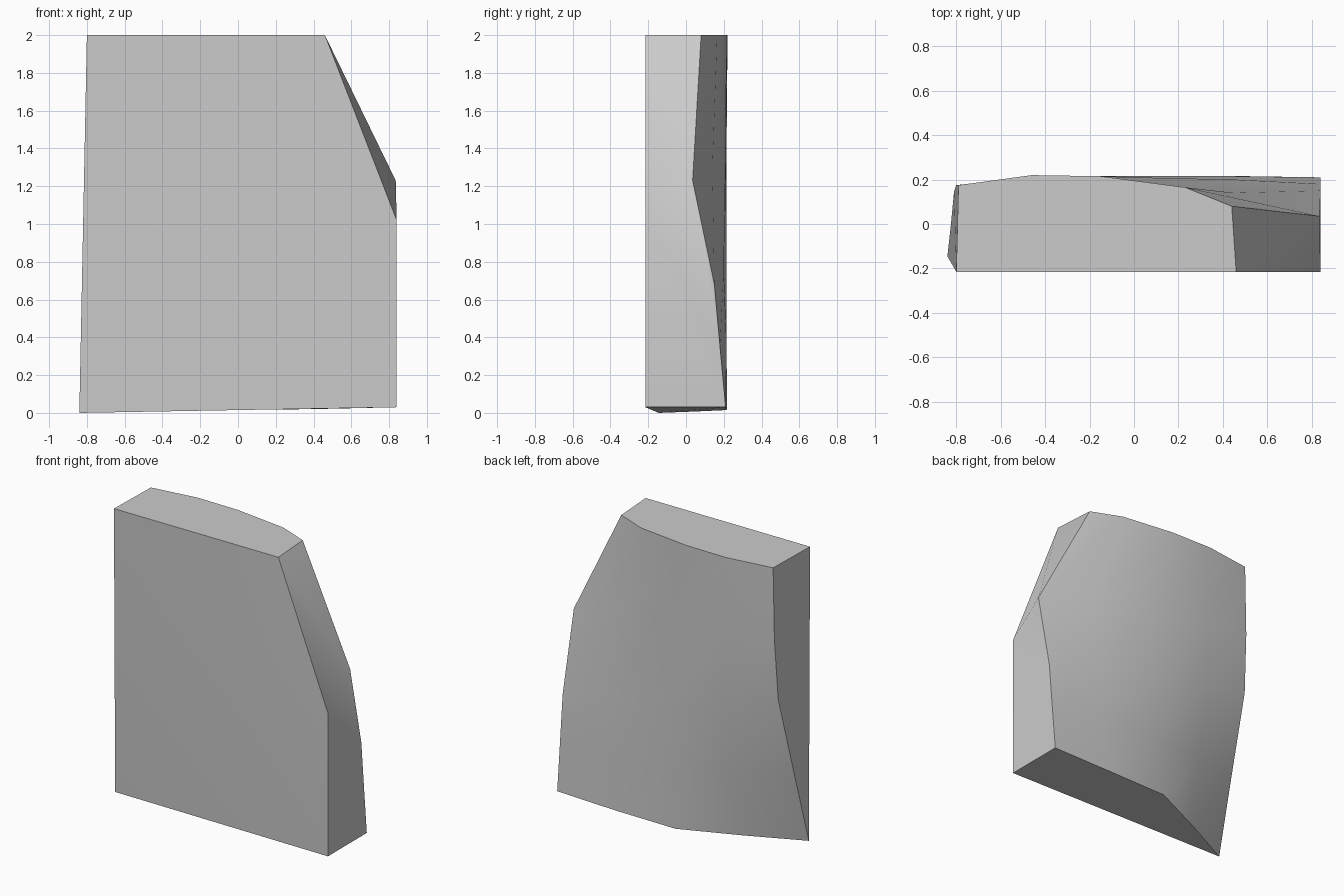
import bpy
import bmesh
from math import radians

# Remove the default object
cube = bpy.data.objects.get("Cube")
if cube:
    bpy.data.objects.remove(cube, do_unlink=True)

# Single flat grey
grey = bpy.data.materials.new("stone grey")
grey.use_nodes = True
colour = (0.6, 0.6, 0.6, 1)
grey.diffuse_color = colour
grey.node_tree.nodes["Principled BSDF"].inputs["Base Color"].default_value = colour

# Cross-section profiles of the bulging back, top to bottom, left to right
back_profiles = [
    [(-.79, .175, 2), (-.46, .22, 2), (-.15, .215, 2), (.23, .165, 2), (.44, .08, 2)],
    [(-.8, .175, 1.5), (-.43, .215, 1.43), (0, .21, 1.37), (.45, .14, 1.3), (.835, .035, 1.23)],
    [(-.81, .147, 1.08), (-.42, .2, .95), (0, .215, .85), (.45, .2, .75), (.84, .15, .68)],
    [(-.825, -.01, .5), (-.43, .15, .45), (0, .21, .4), (.45, .215, .36), (.84, .18, .35)],
    [(-.84, -.145, 0), (-.46, .04, .007), (-.07, .215, .015), (.39, .217, .02), (.84, .21, .03)],
]

bm = bmesh.new()
rows = [[bm.verts.new(p) for p in profile] for profile in back_profiles]
front_y = -.215
top_left = bm.verts.new((-.8, front_y, 2))
top_right = bm.verts.new((.46, front_y, 2))
shoulder = bm.verts.new((.84, front_y, 1.02))
bottom_right = bm.verts.new((.84, front_y, .03))
bottom_left = rows[-1][0]

# Curved back
for upper, lower in zip(rows, rows[1:]):
    for i in range(len(upper) - 1):
        bm.faces.new((upper[i], upper[i + 1], lower[i + 1], lower[i]))

# Front, slightly folded along its diagonal
bm.faces.new((top_left, bottom_left, bottom_right))
bm.faces.new((top_left, bottom_right, shoulder, top_right))

# Top and bottom caps
bm.faces.new([top_left, top_right] + rows[0][::-1])
bm.faces.new([bottom_right] + rows[-1])

# Tapering side, fanned from the upper front corner
for upper, lower in zip(rows, rows[1:]):
    bm.faces.new((top_left, upper[0], lower[0]))

# Sloped shoulder and the upright side under it
bm.faces.new((top_right, shoulder, rows[1][-1], rows[0][-1]))
bm.faces.new([bottom_right, shoulder] + [row[-1] for row in rows[1:]])

bmesh.ops.recalc_face_normals(bm, faces=bm.faces)
mesh = bpy.data.meshes.new("curved_slab")
bm.to_mesh(mesh)
bm.free()
mesh.materials.append(grey)

slab = bpy.data.objects.new("curved_slab", mesh)
bpy.context.collection.objects.link(slab)
bpy.ops.object.select_all(action="DESELECT")
slab.select_set(True)
bpy.context.view_layer.objects.active = slab
bpy.ops.object.shade_smooth_by_angle(angle=radians(30))
